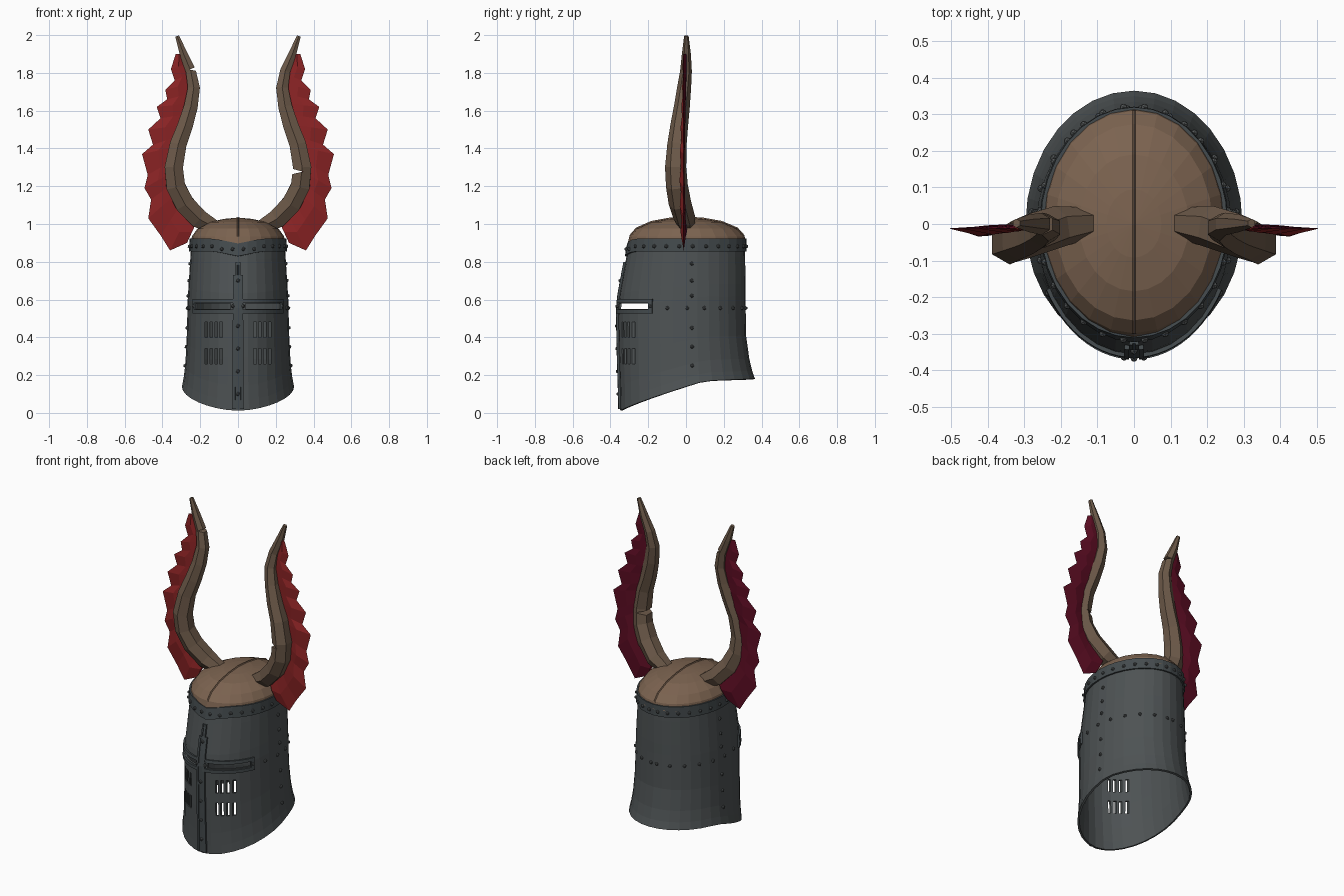
import bpy, bmesh
from math import sin, cos, pi, radians
from mathutils import Vector, Matrix

if "Cube" in bpy.data.objects:
    bpy.data.objects.remove(bpy.data.objects["Cube"])


def material(name, rgb):
    m = bpy.data.materials.new(name)
    m.use_nodes = True
    m.diffuse_color = (*rgb, 1)
    bsdf = m.node_tree.nodes["Principled BSDF"]
    bsdf.inputs["Base Color"].default_value = (*rgb, 1)
    bsdf.inputs["Roughness"].default_value = 0.7
    return m


STEEL = material("dark steel", (0.075, 0.085, 0.088))
TRIM = material("blued steel trim", (0.058, 0.07, 0.075))
RIVET = material("rivet steel", (0.085, 0.093, 0.095))
LEATHER = material("brown leather", (0.2, 0.125, 0.08))
HORN = material("horn brown", (0.15, 0.1, 0.066))
RED = material("red crest front", (0.26, 0.017, 0.018))
CRIMSON = material("crimson crest back", (0.11, 0.004, 0.017))


def finish(name, bm, *mats):
    bmesh.ops.remove_doubles(bm, verts=bm.verts, dist=0.0001)
    bmesh.ops.recalc_face_normals(bm, faces=bm.faces)
    me = bpy.data.meshes.new(name)
    bm.to_mesh(me)
    bm.free()
    for m in mats:
        me.materials.append(m)
    ob = bpy.data.objects.new(name, me)
    bpy.context.collection.objects.link(ob)
    return ob


def apply(ob, mod):
    bpy.context.view_layer.objects.active = ob
    bpy.ops.object.modifier_apply(modifier=mod.name)


def thicken(ob, depth):
    mod = ob.modifiers.new("thickness", 'SOLIDIFY')
    mod.thickness, mod.offset = depth, -1
    apply(ob, mod)


def cut(ob, cutter):
    mod = ob.modifiers.new("cut", 'BOOLEAN')
    mod.operation, mod.solver, mod.object = 'DIFFERENCE', 'EXACT', cutter
    apply(ob, mod)
    bpy.data.objects.remove(cutter)


def grid(bm, rows):
    rows = [[bm.verts.new(p) for p in row] for row in rows]
    for a, b in zip(rows, rows[1:]):
        for i in range(len(a) - 1):
            bm.faces.new((a[i], a[i + 1], b[i + 1], b[i]))


# Shell profile: fraction of height, half width, front depth, back depth
PROFILE = [(0, .297, .348, .365), (.06, .288, .349, .35), (.15, .279, .351, .335),
           (.32, .272, .356, .318), (.61, .266, .361, .315), (.7, .262, .352, .315),
           (.9, .252, .318, .313), (1, .247, .302, .311)]
TOP = 0.9


def hem(y):
    if y > 0.1:
        return 0.17 + (y - 0.1) * 0.04
    return 0.01 + 0.16 * (max(0, y + 0.35) / 0.45) ** 0.85


def section(u):
    u = min(max(u, 0), 1)
    for p, q in zip(PROFILE, PROFILE[1:]):
        if u <= q[0]:
            f = (u - p[0]) / (q[0] - p[0])
            return [p[k] + (q[k] - p[k]) * f for k in (1, 2, 3)]


def ellipse(th, sec, off=0):
    # angle 0 is the front, pi/2 is the left side
    depth = sec[1] if cos(th) > 0 else sec[2]
    return (sec[0] + off) * sin(th), -(depth + off) * cos(th)


def on_shell(th, z, off=0):
    x, y = ellipse(th, section(0.6))
    for _ in range(4):
        h = hem(y)
        x, y = ellipse(th, section((z - h) / (TOP - h)), off)
    return Vector((x, y, z))


def patch(bm, th0, th1, z0, z1, off, nt=1, nz=1, dip=0):
    rows = []
    for j in range(nz + 1):
        row = []
        for i in range(nt + 1):
            th = th0 + (th1 - th0) * i / nt
            z = z0 + (z1 - z0) * j / nz - dip * max(0, 1 - abs(th) / 0.5)
            row.append(on_shell(th, z, off))
        rows.append(row)
    grid(bm, rows)


# Helmet shell
bm = bmesh.new()
N = 32
shell_rows = []
for u, *sec in PROFILE:
    row = []
    for i in range(N + 1):
        x, y = ellipse(2 * pi * i / N, sec)
        h = hem(y)
        row.append((x, y, h + (TOP - h) * u))
    shell_rows.append(row)
grid(bm, shell_rows)
shell = finish("helmet_shell", bm, STEEL)
thicken(shell, 0.012)

# Eye slits and breathing slots cut through the front
bm = bmesh.new()


def cutter_box(x0, x1, y1, z0, z1):
    size = Vector((x1 - x0, y1 + 0.5, z1 - z0))
    mid = Vector(((x0 + x1) / 2, (y1 - 0.5) / 2, (z0 + z1) / 2))
    bmesh.ops.create_cube(bm, size=1, matrix=Matrix.Translation(mid) @ Matrix.Diagonal((*size, 1)))


for s in (-1, 1):
    x0, x1 = sorted((s * 0.04, s * 0.222))
    cutter_box(x0, x1, -0.18, 0.55, 0.58)
    for k in range(4):
        x = s * (0.09 + 0.026 * k)
        for z in (0.26, 0.4):
            cutter_box(x - 0.007, x + 0.007, -0.15, z, z + 0.08)
cut(shell, finish("slot_cutter", bm))

# Raised cross: rails around the eye slits and down the nose
bm = bmesh.new()
for s in (-1, 1):
    patch(bm, s * 0.08, s * 1.06, 0.583, 0.603, 0.01, 12)
    patch(bm, s * 0.08, s * 1.06, 0.527, 0.547, 0.01, 12)
    patch(bm, s * 1.0, s * 1.06, 0.547, 0.583, 0.01, 1)
    patch(bm, s * 0.05, s * 0.1, 0.02, 0.73, 0.011, 1, 14)
    patch(bm, s * 0.015, s * 0.05, 0.73, 0.8, 0.011, 1, 2)
patch(bm, -0.05, 0.05, 0.02, 0.8, 0.007, 2, 16)
cross = finish("cross_rails", bm, TRIM)
thicken(cross, 0.012)

# Rim band under the cap
bm = bmesh.new()
patch(bm, -pi, pi, 0.855, 0.922, 0.009, N, 1, 0.025)
band = finish("rim_band", bm, TRIM)
thicken(band, 0.015)

# Rivets
spots = [(2 * pi * (i + 0.5) / 28, 0.882, 0.01) for i in range(28)]
for s in (-1, 1):
    spots += [(s * 1.67, z, 0) for z in (.25, .35, .45, .62, .7, .79)]
    spots += [(s * radians(d), 0.555, 0) for d in range(74, 180, 17)]
    spots += [(s * th, 0.565, 0.006) for th in (0.1, 1.03)]
spots += [(0, z, 0.008) for z in (.1, .22, .34, .46, .7)]
bm = bmesh.new()
for th, z, off in spots:
    if off == 0.01 and cos(th) > cos(0.5):
        z -= 0.015
    bmesh.ops.create_icosphere(bm, subdivisions=1, radius=0.011,
                               matrix=Matrix.Translation(on_shell(th, z, off)))
finish("rivets", bm, RIVET)

# Leather cap with a centre seam
DOME = [(1.01, .893), (.975, .935), (.86, .975), (.6, 1.01), (.3, 1.027), (0, 1.034)]
bm = bmesh.new()
cap_rows = []
for f, z in DOME:
    row = []
    for i in range(25):
        x, y = ellipse(2 * pi * i / 24, (.25 * f, .307 * f, .318 * f))
        row.append((x, y, z))
    cap_rows.append(row)
grid(bm, cap_rows)
bmesh.ops.dissolve_degenerate(bm, edges=bm.edges, dist=0.0001)
finish("leather_cap", bm, LEATHER)

bm = bmesh.new()
line = [(-.307 * f, z) for f, z in DOME[1:]] + [(.318 * f, z) for f, z in DOME[-2:0:-1]]
grid(bm, [[(x, y, z + dz) for y, z in line] for x, dz in ((-.006, -.003), (0, .006), (.006, -.003))])
finish("cap_seam", bm, LEATHER)

# Horn centre line: x, y, z, radius
PATH = [(.11, .005, .975, .04), (.21, -.008, 1.03, .058), (.285, -.032, 1.11, .06),
        (.33, -.048, 1.2, .058), (.34, -.055, 1.3, .056), (.317, -.048, 1.42, .051),
        (.28, -.036, 1.52, .047), (.25, -.022, 1.62, .042), (.234, -.01, 1.72, .037),
        (.25, 0, 1.81, .031), (.288, .002, 1.9, .024), (.322, .002, 1.995, .012)]
# Ragged outer edge of the crest, bottom to top
EDGE = [(.27, .9), (.36, .86), (.41, .94), (.475, 1.03), (.46, 1.13), (.495, 1.19),
        (.478, 1.26), (.508, 1.37), (.45, 1.42), (.475, 1.5), (.41, 1.56), (.43, 1.62),
        (.375, 1.66), (.385, 1.71), (.335, 1.76), (.355, 1.82), (.33, 1.9)]


def path_at(t):
    i = min(int(t), len(PATH) - 2)
    return Vector(PATH[i][:3]).lerp(Vector(PATH[i + 1][:3]), t - i)


def horn(name, s, notch):
    bm = bmesh.new()
    rows = []
    for i, p in enumerate(PATH):
        c = Vector(p[:3])
        t = Vector(PATH[min(i + 1, len(PATH) - 1)][:3]) - Vector(PATH[max(i - 1, 0)][:3])
        t.normalize()
        n = Vector((0, 1, 0))
        n = (n - t * n.dot(t)).normalized()
        b = t.cross(n)
        ring = [c + (n * cos(k * pi / 3) + b * sin(k * pi / 3)) * p[3] for k in range(7)]
        rows.append([(s * v.x, v.y, v.z) for v in ring])
    grid(bm, rows)
    bmesh.ops.remove_doubles(bm, verts=bm.verts, dist=0.0001)
    bmesh.ops.holes_fill(bm, edges=bm.edges)
    ob = finish(name, bm, HORN)
    # small chip on the inner side
    bm = bmesh.new()
    tri = [bm.verts.new((s * x, -0.3, z)) for x, z in notch]
    res = bmesh.ops.extrude_face_region(bm, geom=[bm.faces.new(tri)])
    new = [v for v in res["geom"] if isinstance(v, bmesh.types.BMVert)]
    bmesh.ops.translate(bm, verts=new, vec=(0, 0.6, 0))
    cut(ob, finish("chip_cutter", bm))


def crest(name, s):
    bm = bmesh.new()
    cols = []
    for i, (x, z) in enumerate(EDGE):
        inner = path_at(1 + 9 * i / (len(EDGE) - 1))
        inner.y = inner.y * 0.5 + 0.004
        outer = Vector((x, -0.012, z))
        mid = inner.lerp(outer, 0.55)
        fold = 0.012 if i % 2 else 0.004
        taper = 1 - 0.6 * i / len(EDGE)
        front = mid + Vector((0, -0.008 - fold * taper, 0))
        back = mid + Vector((0, 0.012 * taper, 0))
        cols.append([bm.verts.new((s * v.x, v.y, v.z)) for v in (inner, front, outer, back)])
    for a, b in zip(cols, cols[1:]):
        for k in range(4):
            m = (k + 1) % 4
            face = bm.faces.new((a[k], a[m], b[m], b[k]))
            face.material_index = 0 if k < 2 else 1
    bm.faces.new(cols[0])
    bm.faces.new(cols[-1])
    finish(name, bm, RED, CRIMSON)


horn("left_horn", 1, [(.2, 1.315), (.345, 1.277), (.2, 1.245)])
horn("right_horn", -1, [(.17, 1.85), (.258, 1.818), (.17, 1.8)])
crest("left_crest", 1)
crest("right_crest", -1)
